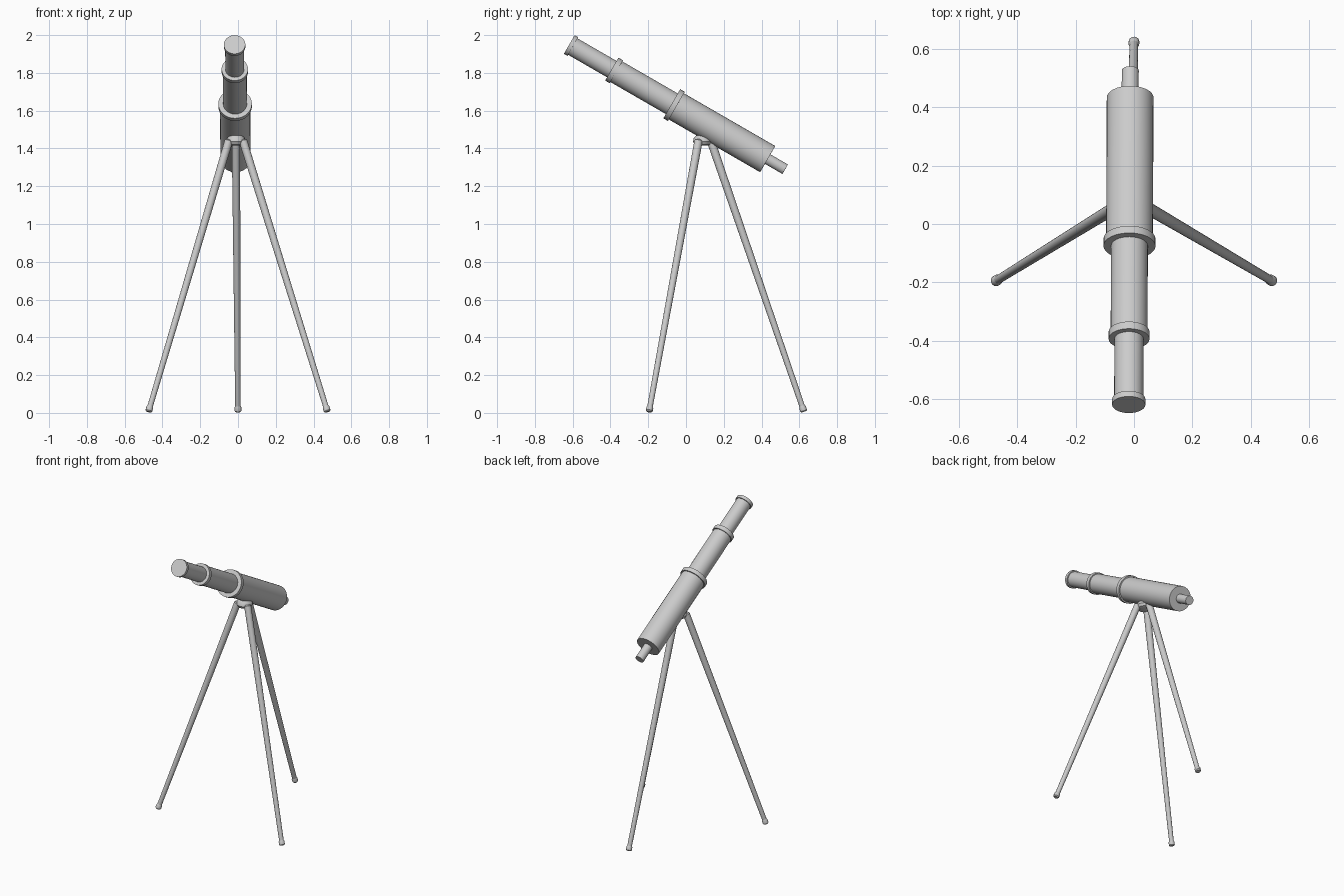
import bpy, math
from mathutils import Vector

if "Cube" in bpy.data.objects:
    bpy.data.objects.remove(bpy.data.objects["Cube"])


def lathe(name, profile, start, direction, segments=32):
    """Revolve (radius, distance) points around an axis; ends are capped."""
    quat = Vector(direction).to_track_quat('Z', 'Y')
    verts, faces, n = [], [], segments
    for r, t in profile:
        for i in range(n):
            a = 2 * math.pi * i / n
            verts.append(Vector(start) + quat @ Vector((r * math.cos(a), r * math.sin(a), t)))
    for k in range(len(profile) - 1):
        for i in range(n):
            j = (i + 1) % n
            faces.append((k * n + i, k * n + j, (k + 1) * n + j, (k + 1) * n + i))
    faces.append(tuple(reversed(range(n))))
    faces.append(tuple(range((len(profile) - 1) * n, len(profile) * n)))
    mesh = bpy.data.meshes.new(name)
    mesh.from_pydata(verts, [], faces)
    obj = bpy.data.objects.new(name, mesh)
    bpy.context.collection.objects.link(obj)
    bpy.ops.object.select_all(action='DESELECT')
    obj.select_set(True)
    bpy.context.view_layer.objects.active = obj
    bpy.ops.object.shade_smooth_by_angle(angle=math.radians(35))
    return obj


# Telescope: stepped tubes along one tilted axis (radius, start, end)
front = Vector((-0.018, -0.618, 1.95))
axis = Vector((0.004, 0.866, -0.5)).normalized()
for name, r, a, b in [
    ("front_rim", 0.057, 0.0, 0.022),
    ("front_tube", 0.050, 0.01, 0.30),
    ("small_collar", 0.070, 0.26, 0.288),
    ("middle_tube", 0.063, 0.27, 0.66),
    ("large_collar", 0.089, 0.627, 0.655),
    ("main_tube", 0.080, 0.64, 1.213),
    ("eyepiece", 0.029, 1.20, 1.32),
]:
    lathe(name, [(r, a), (r, b)], front, axis)

# Rounded hub under the main tube
hub = Vector((-0.011, 0.088, 0))
lathe("tripod_hub", [(0.025, 1.415), (0.042, 1.42), (0.051, 1.436), (0.047, 1.454),
                     (0.033, 1.468), (0.03, 1.50)], hub, (0, 0, 1))

# Three tapered legs with small feet
for i, side in enumerate(("back", "left", "right")):
    a = math.radians(90 + 120 * i)
    out = Vector((math.cos(a), math.sin(a), 0))
    foot = Vector((0, 0.078, 0.006)) + out * 0.547
    top = hub + out * 0.042 + Vector((0, 0, 1.445))
    length = (top - foot).length
    lathe(side + "_leg", [(0.0145, 0.01), (0.022, length - 0.006), (0.017, length)],
          foot, top - foot, 20)
    lathe(side + "_foot", [(0.014, 0), (0.0185, 0.006), (0.0185, 0.024), (0.0145, 0.034)],
          foot, top - foot, 20)
